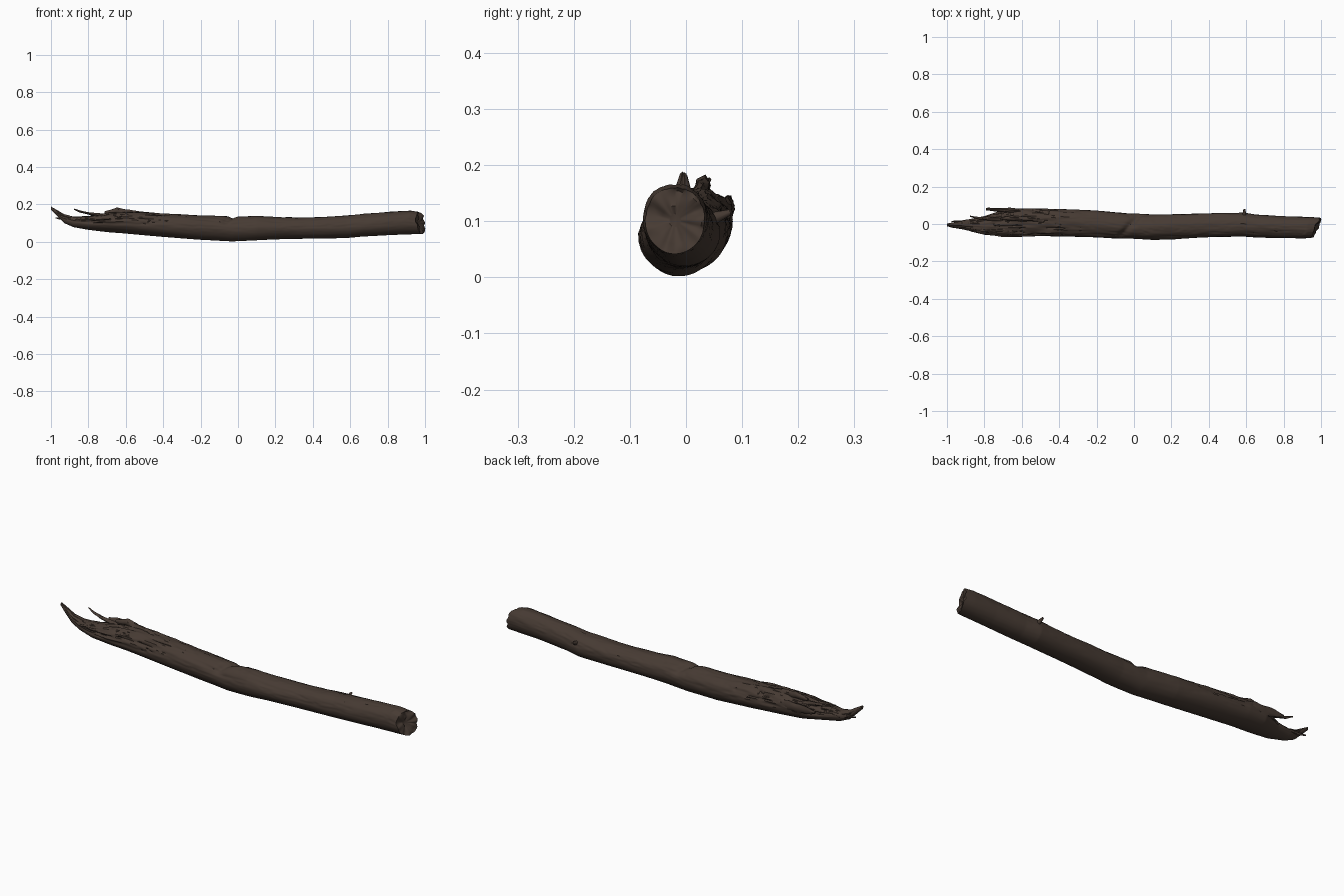
import bpy, bmesh, math
from mathutils import Vector, noise

cube = bpy.data.objects.get("Cube")
if cube:
    bpy.data.objects.remove(cube)

bark = bpy.data.materials.new("dark brown bark")
bark.use_nodes = True
colour = (0.062, 0.043, 0.033, 1)
bark.diffuse_color = colour
bark.node_tree.nodes["Principled BSDF"].inputs["Base Color"].default_value = colour


def section_at(stations, x):
    """Blend the neighbouring stations (x, y low, y high, z low, z high)."""
    for a, b in zip(stations, stations[1:]):
        if x <= b[0]:
            t = max(0, (x - a[0]) / (b[0] - a[0]))
            return [p + (q - p) * t for p, q in zip(a[1:], b[1:])]
    return stations[-1][1:]


def finish(obj):
    obj.data.materials.append(bark)
    bpy.ops.object.select_all(action="DESELECT")
    obj.select_set(True)
    bpy.context.view_layer.objects.active = obj
    bpy.ops.object.shade_smooth_by_angle(angle=math.radians(45))


def loft(name, stations, steps, sides, relief, shape_end=None):
    """Skin rings along x, roughened by the relief function, closed by caps."""
    bm = bmesh.new()
    rings = []
    first, last = stations[0][0], stations[-1][0]
    for i in range(steps + 1):
        x = first + (last - first) * i / steps
        y0, y1, z0, z1 = section_at(stations, x)
        ring = []
        for k in range(sides):
            angle = math.tau * k / sides
            c, s = math.cos(angle), math.sin(angle)
            r = relief(x, c, s)
            y = (y0 + y1) / 2 + (y1 - y0) / 2 * c * r
            z = (z0 + z1) / 2 + (z1 - z0) / 2 * s * r
            dx = shape_end(x, y, z) if shape_end else 0
            ring.append(bm.verts.new((x + dx, y, max(z, 0))))
        rings.append(ring)
    # broken, slightly hollow end face
    if shape_end:
        rim = [v.co.copy() for v in rings[-1]]
        middle = sum(rim, Vector()) / sides
        for size in (0.9, 0.7, 0.45, 0.2):
            ring = []
            for p in rim:
                q = middle.lerp(p, size)
                q.x += 0.012 * noise.noise(q * 35) - 0.012 * (1 - size)
                ring.append(bm.verts.new(q))
            rings.append(ring)
    for a, b in zip(rings, rings[1:]):
        for k in range(sides):
            n = (k + 1) % sides
            bm.faces.new((a[k], a[n], b[n], b[k]))
    bm.faces.new(rings[0])
    bm.faces.new(rings[-1])
    bmesh.ops.recalc_face_normals(bm, faces=bm.faces)
    mesh = bpy.data.meshes.new(name)
    bm.to_mesh(mesh)
    bm.free()
    obj = bpy.data.objects.new(name, mesh)
    bpy.context.collection.objects.link(obj)
    finish(obj)


def log_relief(x, c, s):
    torn = max(0, min(1, (-0.25 - x) * 4)) * max(0, min(1, s * 2 + 0.5))
    upper = max(0, min(1, s + 0.6))
    r = 1 + 0.04 * noise.noise((x * 5, c * 1.5, s * 1.5)) * (0.4 + upper)
    r += 0.02 * noise.noise((x * 14, c * 7, s * 7)) * (0.3 + upper)
    # long splits in the weathered upper side
    split = abs(noise.noise((x * 4 + 9, c * 4, s * 4)))
    r -= 0.09 * max(0, 1 - split * 9) * upper * (0.35 + torn)
    r += 0.13 * torn * noise.noise((x * 11, c * 5, s * 5))
    # slanting snapped notch across the top
    gap = (x + 0.025 - 0.05 * c) / 0.022
    r -= 0.2 * math.exp(-gap * gap) * max(0, min(1, s * 2 - 0.5))
    # lifted edge of bark running on from the notch
    if 0 < x < 0.24 and s > 0:
        r -= 0.07 * max(0, 1 - abs(c - 0.35 - x) * 6) * (1 - x * 4)
    return r


def broken_end(x, y, z):
    near = max(0, (x - 0.88) / 0.09)
    ragged = 0.012 * noise.noise((3, y * 40, z * 40))
    return near * (0.4 * (y + 0.02) - 0.15 * (z - 0.1) + ragged)


# main log, bowed along its length
loft("log", [
    (-1.0, -0.012, 0.002, 0.17, 0.188),
    (-0.97, -0.02, 0.008, 0.14, 0.17),
    (-0.93, -0.026, 0.014, 0.1, 0.146),
    (-0.88, -0.036, 0.024, 0.078, 0.135),
    (-0.8, -0.058, 0.042, 0.064, 0.137),
    (-0.7, -0.066, 0.078, 0.052, 0.15),
    (-0.6, -0.066, 0.085, 0.044, 0.163),
    (-0.4, -0.067, 0.08, 0.026, 0.152),
    (-0.2, -0.071, 0.073, 0.011, 0.142),
    (-0.03, -0.078, 0.055, 0.002, 0.135),
    (0.1, -0.085, 0.05, 0.008, 0.138),
    (0.2, -0.081, 0.053, 0.013, 0.13),
    (0.4, -0.071, 0.057, 0.017, 0.132),
    (0.58, -0.067, 0.061, 0.02, 0.141),
    (0.66, -0.073, 0.05, 0.027, 0.147),
    (0.82, -0.076, 0.041, 0.037, 0.16),
    (0.93, -0.077, 0.038, 0.041, 0.167),
    (0.975, -0.073, 0.034, 0.042, 0.161),
], 360, 72, log_relief, broken_end)


def splinter_relief(x, c, s):
    return 1 + 0.5 * noise.noise((x * 22, c * 1.5, s * 1.5))


def splinter(name, path):
    """Path points are (x, y, z, half width, half height)."""
    loft(name, [(x, y - w, y + w, z - h, z + h) for x, y, z, w, h in path],
         28, 10, splinter_relief)


# torn fibres at the frayed end
splinter("curled_splinter", [
    (-0.878, 0.042, 0.175, 0.003, 0.003), (-0.845, 0.034, 0.162, 0.006, 0.006),
    (-0.8, 0.03, 0.152, 0.008, 0.006), (-0.7, 0.025, 0.135, 0.014, 0.012)])
splinter("back_splinter", [
    (-0.79, 0.08, 0.128, 0.006, 0.006), (-0.74, 0.077, 0.125, 0.01, 0.018),
    (-0.64, 0.07, 0.12, 0.014, 0.025), (-0.5, 0.06, 0.11, 0.01, 0.015)])
splinter("raised_ridge", [
    (-0.715, 0.03, 0.155, 0.006, 0.006), (-0.65, 0.03, 0.164, 0.013, 0.018),
    (-0.6, 0.028, 0.158, 0.014, 0.014), (-0.45, 0.02, 0.14, 0.01, 0.01)])
splinter("front_splinter", [
    (-0.87, -0.04, 0.118, 0.003, 0.004), (-0.8, -0.038, 0.125, 0.007, 0.008),
    (-0.68, -0.03, 0.136, 0.01, 0.01), (-0.55, -0.02, 0.14, 0.008, 0.006)])
splinter("tip_splinter", [
    (-0.975, 0.014, 0.128, 0.003, 0.003), (-0.92, 0.014, 0.118, 0.007, 0.007),
    (-0.8, 0.02, 0.11, 0.014, 0.014)])

# short twig stub on the back
bpy.ops.mesh.primitive_cone_add(
    vertices=10, radius1=0.012, radius2=0.005, depth=0.036,
    location=(0.59, 0.062, 0.11), rotation=(math.radians(-70), 0, 0))
stub = bpy.context.object
stub.name = "twig_stub"
finish(stub)
